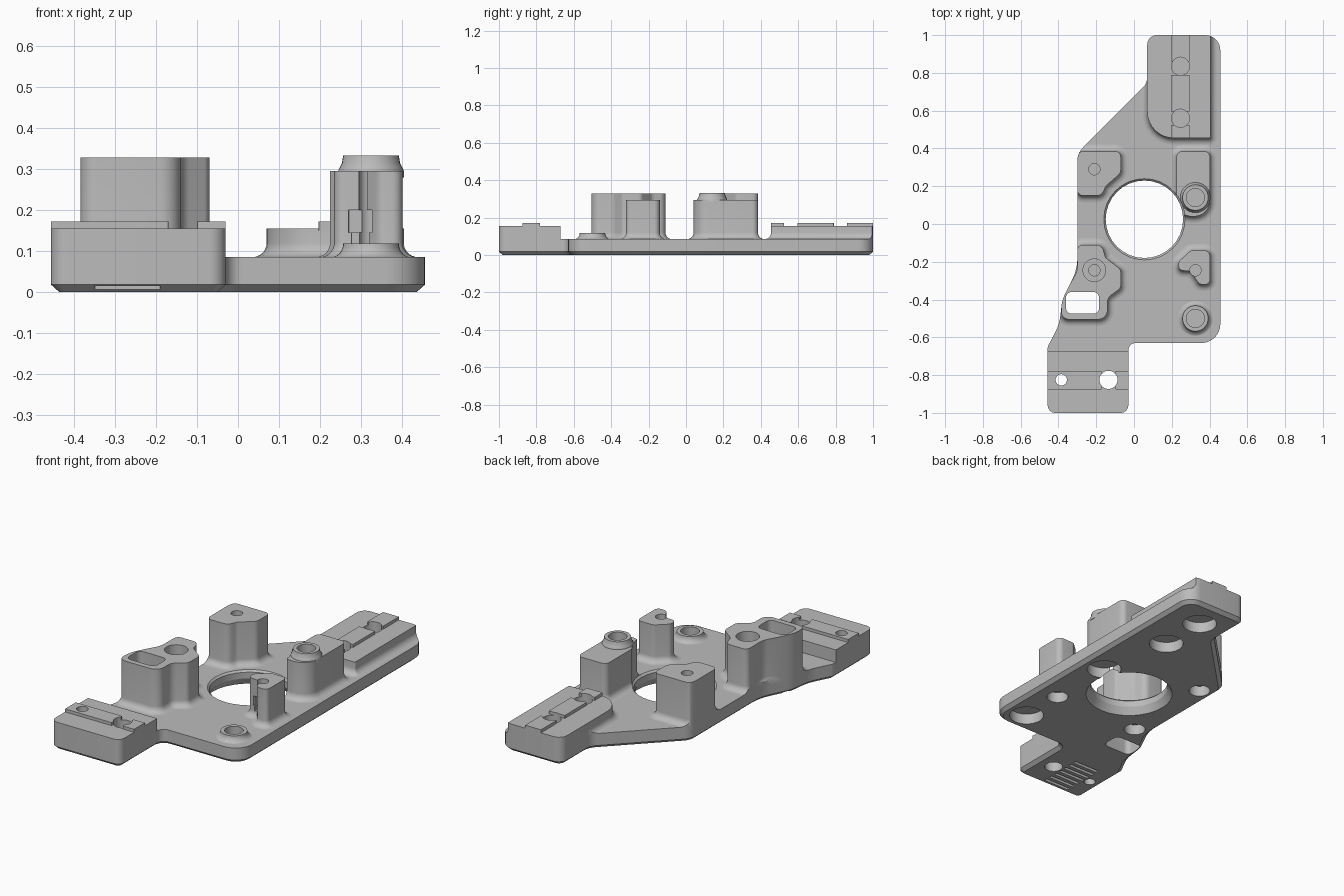
import bpy, bmesh, math
from mathutils import Vector

cube = bpy.data.objects.get("Cube")
if cube:
    bpy.data.objects.remove(cube, do_unlink=True)

grey = bpy.data.materials.new("light grey plastic")
grey.use_nodes = True
grey.diffuse_color = (0.5, 0.5, 0.5, 1)
grey.node_tree.nodes["Principled BSDF"].inputs["Base Color"].default_value = (0.5, 0.5, 0.5, 1)

TOP = 0.085      # plate top
FLARE = 0.035    # fillet radius at the foot of each post
SEG = 8


def outline(corners, grow):
    """Round every (x, y, radius) corner of a counter-clockwise polygon, offset by grow."""
    pts = []
    for i, (x, y, r) in enumerate(corners):
        p = Vector((x, y))
        a = (p - Vector(corners[i - 1][:2])).normalized()
        b = (Vector(corners[(i + 1) % len(corners)][:2]) - p).normalized()
        n1, n2 = Vector((a.y, -a.x)), Vector((b.y, -b.x))
        turn = math.atan2(a.x * b.y - a.y * b.x, a.dot(b))
        side = 1 if turn > 0 else -1
        mitre = (n1 + n2) / (1 + n1.dot(n2))
        r = max(r + side * grow, 0.002)
        centre = p + mitre * (grow - side * r)
        start = math.atan2(n1.y, n1.x)
        for k in range(SEG + 1):
            t = start + turn * k / SEG
            pts.append(centre + side * r * Vector((math.cos(t), math.sin(t))))
    return pts


def loft(name, corners, profile):
    """Closed solid through the outline at each (offset, height) of the profile."""
    bm = bmesh.new()
    rings = [[bm.verts.new((p.x, p.y, z)) for p in outline(corners, off)] for off, z in profile]
    n = len(rings[0])
    for lo, hi in zip(rings, rings[1:]):
        for i in range(n):
            j = (i + 1) % n
            bm.faces.new((lo[i], lo[j], hi[j], hi[i]))
    bm.faces.new(rings[0][::-1])
    bm.faces.new(rings[-1])
    bmesh.ops.remove_doubles(bm, verts=bm.verts, dist=1e-5)
    bmesh.ops.recalc_face_normals(bm, faces=bm.faces)
    mesh = bpy.data.meshes.new(name)
    bm.to_mesh(mesh)
    bm.free()
    mesh.materials.append(grey)
    ob = bpy.data.objects.new(name, mesh)
    bpy.context.scene.collection.objects.link(ob)
    return ob


def rect(x0, x1, y0, y1, r=0.002):
    return [(x0, y0, r), (x1, y0, r), (x1, y1, r), (x0, y1, r)]


def disc(x, y, r):
    return rect(x - r, x + r, y - r, y + r, r)


def flared(name, corners, top, base=TOP):
    steps = [math.pi / 2 * k / 6 for k in range(7)]
    foot = [(FLARE * (1 - math.sin(a)), base + FLARE * (1 - math.cos(a))) for a in steps]
    return loft(name, corners, [(FLARE, base - 0.015)] + foot + [(0, top)])


def hole(x, y, r, z0, z1):
    return loft("hole_cutter", disc(x, y, r), [(0, z0), (0, z1)])


def slot(x0, x1, y0, y1, z0, z1, r=0.002):
    return loft("slot_cutter", rect(x0, x1, y0, y1, r), [(0, z0), (0, z1)])


# Base plate with chamfered underside
edge = [(0.457, -0.63, 0.10), (0.457, 1, 0.08), (0.07, 1, 0.05), (0.07, 0.745, 0.08),
        (-0.30, 0.375, 0.1), (-0.30, -0.24, 0.25), (-0.38, -0.40, 0.2), (-0.395, -0.53, 0.25),
        (-0.457, -0.65, 0.04), (-0.457, -1, 0.04), (-0.03, -1, 0.04), (-0.03, -0.63, 0.04)]
plate = loft("base_plate", edge, [(-0.02, 0), (0, 0.018), (0, TOP)])
bounds = loft("outline_cutter", edge, [(0, -0.1), (0, 0.6)])

# Raised end blocks
parts = [
    flared("rear_block", [(0.405, 0.455, 0.01), (0.405, 1.05, 0.01), (0.07, 1.05, 0.01),
                          (0.07, 0.455, 0.14)], 0.155),
    loft("front_block", rect(-0.5, 0.02, -1.05, -0.672), [(0, 0.07), (0, 0.155)]),
]

# Interrupted locating rails on the blocks
for y0, y1 in ((0.455, 0.525), (0.595, 0.79), (0.86, 1.02)):
    parts.append(loft("rear_rail", rect(0.197, 0.295, y0, y1), [(0, 0.15), (0, 0.172)]))
for x0, x1 in ((-0.48, -0.17), (-0.10, 0)):
    parts.append(loft("front_rail", rect(x0, x1, -0.875, -0.78), [(0, 0.15), (0, 0.172)]))

# Tall posts
parts += [
    flared("rear_left_post", [(-0.30, 0.15, 0.03), (-0.17, 0.15, 0.04), (-0.15, 0.20, 0.04),
                              (-0.07, 0.27, 0.04), (-0.07, 0.385, 0.03), (-0.30, 0.385, 0.03)], 0.328),
    flared("slotted_post", [(-0.385, -0.505, 0.04), (-0.14, -0.505, 0.05), (-0.14, -0.39, 0.05),
                            (-0.07, -0.34, 0.03), (-0.07, -0.24, 0.03), (-0.15, -0.18, 0.04),
                            (-0.17, -0.11, 0.04), (-0.30, -0.11, 0.03), (-0.30, -0.25, 0.1),
                            (-0.385, -0.40, 0.1)], 0.328),
    flared("rear_right_post", [(0.225, 0.04, 0.08), (0.402, 0.04, 0.085), (0.402, 0.385, 0.03),
                               (0.225, 0.385, 0.03)], 0.295),
    flared("small_post", [(0.235, -0.245, 0.025), (0.30, -0.25, 0.03), (0.345, -0.32, 0.03),
                          (0.402, -0.32, 0.025), (0.402, -0.14, 0.03), (0.30, -0.14, 0.03),
                          (0.235, -0.20, 0.03)], 0.295),
]

# Ring bosses
parts.append(flared("front_boss", disc(0.325, -0.5, 0.068), 0.118, TOP - 0.002))
parts.append(loft("rear_boss", disc(0.325, 0.14, 0.068),
                  [(0.012, 0.28), (0.012, 0.297), (0.008, 0.305), (0.003, 0.315), (0, 0.333)]))

# Central opening, flared at both ends
cutters = [loft("opening_cutter", disc(0.055, 0.025, 0.205),
                [(0.03, -0.01), (0, 0.04), (0, 0.075), (0.01, TOP), (0.01, 0.5)])]

# Screw holes from above, counterbores from below
for x, y in ((0.325, 0.14), (0.325, -0.5), (0.246, 0.56), (0.246, 0.835)):
    cutters += [hole(x, y, 0.048, 0.066, 0.5), hole(x, y, 0.09, -0.01, 0.06)]
for x, y in ((-0.21, 0.29), (-0.21, -0.245), (0.325, -0.245)):
    cutters += [hole(x, y, 0.03, 0.066, 0.5), hole(x, y, 0.056, -0.01, 0.06)]
cutters += [hole(-0.21, -0.245, 0.06, 0.27, 0.5),
            hole(-0.385, -0.825, 0.03, -0.1, 0.5),
            hole(-0.135, -0.825, 0.048, -0.1, 0.5),
            slot(-0.36, -0.185, -0.475, -0.36, -0.1, 0.5, 0.03),
            slot(0.27, 0.327, -0.36, -0.225, 0.145, 0.20),
            slot(0.277, 0.32, -0.36, -0.235, 0.118, 0.15)]

# Grip grooves under the front block
grooves = [slot(-0.35, -0.19, y, y + 0.018, -0.01, 0.016)
           for y in (-1.005 + 0.04 * k for k in range(8))]


def carve(ob, tools):
    for operation, tool in tools:
        mod = ob.modifiers.new("carve", "BOOLEAN")
        mod.operation = operation
        mod.solver = "MANIFOLD"
        mod.object = tool
    bpy.context.view_layer.update()
    graph = bpy.context.evaluated_depsgraph_get()
    mesh = bpy.data.meshes.new_from_object(ob.evaluated_get(graph))
    ob.modifiers.clear()
    ob.data = mesh


carve(plate, [("DIFFERENCE", c) for c in cutters + grooves])
for part in parts:
    carve(part, [("INTERSECT", bounds)] + [("DIFFERENCE", c) for c in cutters])
for tool in cutters + grooves + [bounds]:
    bpy.data.objects.remove(tool, do_unlink=True)

# Smooth the rounded walls, keep the edges crisp
for ob in bpy.context.selected_objects:
    ob.select_set(False)
for ob in [plate] + parts:
    ob.select_set(True)
bpy.context.view_layer.objects.active = plate
bpy.ops.object.shade_smooth_by_angle(angle=math.radians(30))
